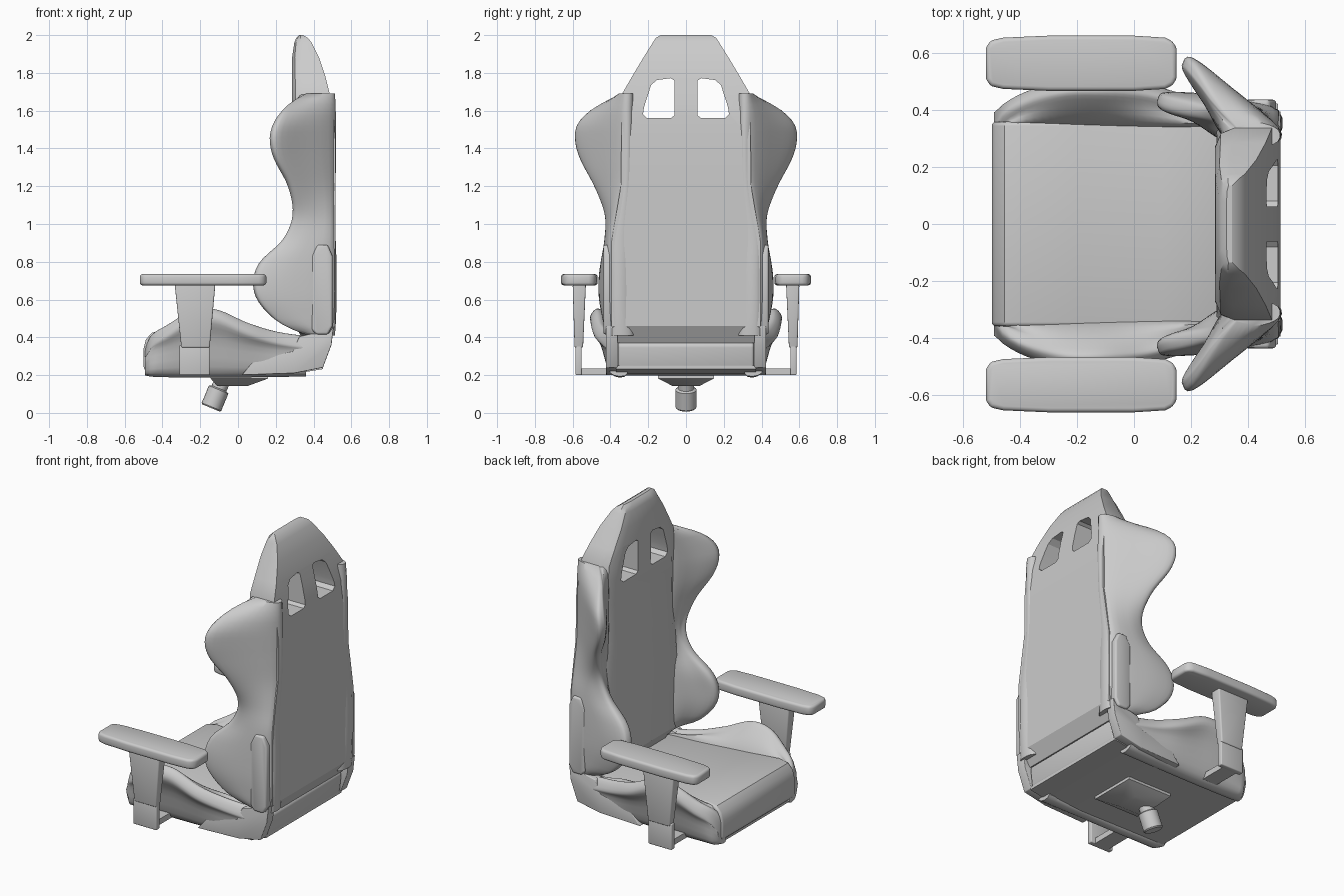
import bpy, bmesh, math
from mathutils import Vector

if "Cube" in bpy.data.objects:
    bpy.data.objects.remove(bpy.data.objects["Cube"])


def finish(name, bm, bevel=0.0, mirror=False, angle=35):
    bmesh.ops.recalc_face_normals(bm, faces=bm.faces)
    me = bpy.data.meshes.new(name)
    bm.to_mesh(me)
    bm.free()
    ob = bpy.data.objects.new(name, me)
    bpy.context.collection.objects.link(ob)
    bpy.ops.object.select_all(action='DESELECT')
    bpy.context.view_layer.objects.active = ob
    ob.select_set(True)
    if bevel:
        m = ob.modifiers.new("bevel", 'BEVEL')
        m.width, m.segments, m.limit_method = bevel, 3, 'ANGLE'
        m.angle_limit = math.radians(40)
        bpy.ops.object.modifier_apply(modifier="bevel")
    if mirror:
        m = ob.modifiers.new("mirror", 'MIRROR')
        m.use_axis = (False, True, False)
        bpy.ops.object.modifier_apply(modifier="mirror")
    bpy.ops.object.shade_smooth_by_angle(angle=math.radians(angle))
    return ob


def loft(name, rings, **kw):
    bm = bmesh.new()
    vs = [[bm.verts.new(p) for p in r] for r in rings]
    n = len(rings[0])
    for a, b in zip(vs, vs[1:]):
        for i in range(n):
            j = (i + 1) % n
            bm.faces.new((a[i], a[j], b[j], b[i]))
    bm.faces.new(vs[0])
    bm.faces.new(vs[-1])
    return finish(name, bm, **kw)


def prism(name, pts, axis, lo, hi, **kw):
    def at(p, h):
        return {'x': (h, p[0], p[1]), 'y': (p[0], h, p[1]), 'z': (p[0], p[1], h)}[axis]
    return loft(name, [[at(p, h) for p in pts] for h in (lo, hi)], **kw)


def interp(keys, t):
    """Smooth interpolation of rows (t, values...)."""
    i = 0
    while i < len(keys) - 2 and t > keys[i + 1][0]:
        i += 1
    a, b = keys[i], keys[i + 1]
    p, q = keys[max(i - 1, 0)], keys[min(i + 2, len(keys) - 1)]
    h = b[0] - a[0]
    u = (t - a[0]) / h
    out = []
    for k in range(1, len(a)):
        m0 = (b[k] - p[k]) / (b[0] - p[0]) * h
        m1 = (q[k] - a[k]) / (q[0] - a[0]) * h
        out.append((2*u**3 - 3*u*u + 1) * a[k] + (u**3 - 2*u*u + u) * m0
                   + (3*u*u - 2*u**3) * b[k] + (u**3 - u*u) * m1)
    return out


def closed_curve(pts, n=4):
    """Round a closed 2D section."""
    P = [Vector(p) for p in pts]
    out = []
    for i in range(len(P)):
        a, b, c, d = (P[(i + k) % len(P)] for k in (-1, 0, 1, 2))
        for s in range(n):
            u = s / n
            out.append(0.5 * (2*b + (c - a)*u + (2*a - 5*b + 4*c - d)*u*u + (3*b - a - 3*c + d)*u**3))
    return out


# Centre of the backrest with the head section: z, half width, front x, back x
back_keys = [(0.37, 0.36, 0.36, 0.46), (0.46, 0.395, 0.30, 0.513), (0.9, 0.395, 0.29, 0.515),
             (1.2, 0.345, 0.295, 0.515), (1.45, 0.342, 0.29, 0.515), (1.6, 0.342, 0.285, 0.503),
             (1.69, 0.338, 0.285, 0.485), (1.78, 0.286, 0.285, 0.463), (1.88, 0.226, 0.286, 0.43),
             (1.96, 0.176, 0.298, 0.39), (1.985, 0.16, 0.308, 0.37), (2.0, 0.135, 0.325, 0.345)]
rings = []
for z, w, f, b in back_keys:
    d = b - f
    half = [(b, w), (f + 0.35*d, w), (f + 0.1*d, w - 0.02), (f, w - 0.07)]
    rings.append([(x, y, z) for x, y in half] + [(x, -y, z) for x, y in reversed(half)])
backrest = loft("backrest", rings)

# Two strap openings through the head section
hole = [(0.062, 1.575), (0.08, 1.56), (0.205, 1.56), (0.228, 1.58), (0.222, 1.62),
        (0.185, 1.735), (0.155, 1.762), (0.08, 1.772), (0.062, 1.76)]
cutter = prism("opening_cutter", hole, 'x', 0.1, 0.7, mirror=True)
cutter.hide_render = True
bpy.context.view_layer.objects.active = backrest
m = backrest.modifiers.new("openings", 'BOOLEAN')
m.operation, m.solver, m.object = 'DIFFERENCE', 'EXACT', cutter
bpy.ops.object.modifier_apply(modifier="openings")
bpy.data.objects.remove(cutter)
bpy.context.view_layer.objects.active = backrest
backrest.select_set(True)
bpy.ops.object.shade_smooth_by_angle(angle=math.radians(30))

# Flared backrest wings: z, tip x, tip y, outer back y, tip thickness
wing_keys = [(0.41, 0.37, 0.40, 0.385, 0.02), (0.45, 0.27, 0.425, 0.39, 0.03), (0.5, 0.19, 0.44, 0.395, 0.04),
             (0.6, 0.105, 0.46, 0.40, 0.055), (0.7, 0.085, 0.463, 0.40, 0.06), (0.8, 0.12, 0.45, 0.40, 0.06),
             (0.92, 0.24, 0.425, 0.395, 0.05), (1.05, 0.29, 0.43, 0.37, 0.05), (1.2, 0.265, 0.485, 0.345, 0.05),
             (1.35, 0.19, 0.56, 0.34, 0.055), (1.45, 0.17, 0.584, 0.34, 0.06), (1.53, 0.188, 0.57, 0.34, 0.055),
             (1.6, 0.235, 0.505, 0.34, 0.04), (1.65, 0.29, 0.425, 0.335, 0.03), (1.69, 0.36, 0.345, 0.33, 0.015)]
rings = []
N = 44
for i in range(N + 1):
    z = 0.41 + 1.28 * i / N
    x, y, yb, t = interp(wing_keys, z)
    sec = [(0.49, 0.28), (0.508, yb), (0.5*(0.51 + x), 0.5*(yb + y) + 0.02), (x + 0.6*t, y),
           (x, y - 0.35*t), (x + 0.15*t, y - t), (0.5*(x + 0.32), 0.5*(y - t + 0.32)), (0.34, 0.28)]
    rings.append([(p.x, p.y, z) for p in closed_curve(sec)])
loft("backrest_wings", rings, mirror=True, angle=45)

# Seat cushion
seat = [(-0.47, 0.205), (-0.5, 0.235), (-0.5, 0.34), (-0.487, 0.39), (-0.455, 0.425), (-0.39, 0.437),
        (-0.2, 0.42), (0.1, 0.40), (0.44, 0.38), (0.465, 0.36), (0.45, 0.24), (0.3, 0.212)]
prism("seat_cushion", seat, 'y', -0.36, 0.36, bevel=0.015)

# Seat base plate
base = [(-0.48, 0.2), (0.12, 0.197), (0.3, 0.207), (0.45, 0.232), (0.45, 0.25), (0.3, 0.225), (-0.48, 0.218)]
prism("seat_base", base, 'y', -0.37, 0.37)

# Raised seat side bolsters: x, top z, outer y
side_keys = [(-0.492, 0.35, 0.375), (-0.46, 0.415, 0.42), (-0.38, 0.465, 0.465), (-0.25, 0.54, 0.503),
             (-0.12, 0.55, 0.507), (0.05, 0.48, 0.49), (0.2, 0.435, 0.45), (0.36, 0.41, 0.42)]
rings = []
for i in range(31):
    x = -0.492 + 0.852 * i / 30
    zt, yo = interp(side_keys, x)
    sec = [(0.31, 0.21), (min(0.40, yo - 0.01), 0.21), (0.5*(0.41 + yo), 0.5*(0.23 + zt)),
           (yo, zt - 0.06), (yo - 0.03, zt - 0.005), (yo - 0.07, zt - 0.02), (0.345, min(0.41, zt - 0.03))]
    rings.append([(x, p.x, p.y) for p in closed_curve(sec)])
loft("seat_bolsters", rings, mirror=True, angle=45)

# Armrest pads
pad = [(-0.52, 0.51), (-0.505, 0.485), (-0.46, 0.475), (-0.3, 0.468), (0.0, 0.468), (0.11, 0.475), (0.14, 0.49), (0.15, 0.515)]
pad += [(x, 1.13 - y) for x, y in reversed(pad)]
prism("armrest_pads", pad, 'z', 0.675, 0.735, bevel=0.015, mirror=True)


def box_ring(x0, x1, y0, y1, z):
    return [(x0, y0, z), (x1, y0, z), (x1, y1, z), (x0, y1, z)]


# Armrest posts: tapered sleeve, inner post and the bar running under the seat
loft("armrest_sleeves", [box_ring(-0.30, -0.15, 0.545, 0.59, 0.345), box_ring(-0.335, -0.12, 0.53, 0.60, 0.68)],
     bevel=0.008, mirror=True)
loft("armrest_posts", [box_ring(-0.31, -0.15, 0.552, 0.585, 0.2), box_ring(-0.31, -0.15, 0.552, 0.585, 0.36)],
     bevel=0.006, mirror=True)
loft("armrest_bars", [box_ring(-0.28, -0.18, 0.33, 0.57, 0.2), box_ring(-0.28, -0.18, 0.33, 0.57, 0.235)], mirror=True)

# Recliner brackets and their upper covers
bracket = [(0.02, 0.2), (0.09, 0.285), (0.29, 0.325), (0.325, 0.405), (0.39, 0.42), (0.48, 0.42),
           (0.507, 0.462), (0.495, 0.36), (0.45, 0.24), (0.3, 0.21)]
prism("recliner_brackets", bracket, 'y', 0.362, 0.424, bevel=0.004, mirror=True)
cover = [(0.39, 0.44), (0.415, 0.415), (0.475, 0.415), (0.5, 0.46), (0.5, 0.83), (0.475, 0.89), (0.42, 0.89), (0.39, 0.83)]
prism("recliner_covers", cover, 'y', 0.37, 0.437, bevel=0.012, mirror=True)

# Mounting plate under the seat
loft("mounting_plate", [box_ring(-0.11, 0.05, -0.07, 0.07, 0.142), box_ring(-0.145, 0.16, -0.148, 0.148, 0.182),
                        box_ring(-0.145, 0.16, -0.148, 0.148, 0.205)])

# Tilted tension knob with its neck
low, top = Vector((-0.143, 0, 0.026)), Vector((-0.075, 0, 0.19))
axis = (top - low).normalized()
u, v = Vector((0, 1, 0)), axis.cross(Vector((0, 1, 0)))
rings = []
for h, r in ((0, 0.05), (0.007, 0.056), (0.105, 0.056), (0.112, 0.042), (0.178, 0.042)):
    rings.append([low + axis*h + (u*math.cos(a) + v*math.sin(a))*r
                  for a in (2*math.pi*k/20 for k in range(20))])
loft("tension_knob", rings, angle=30)
